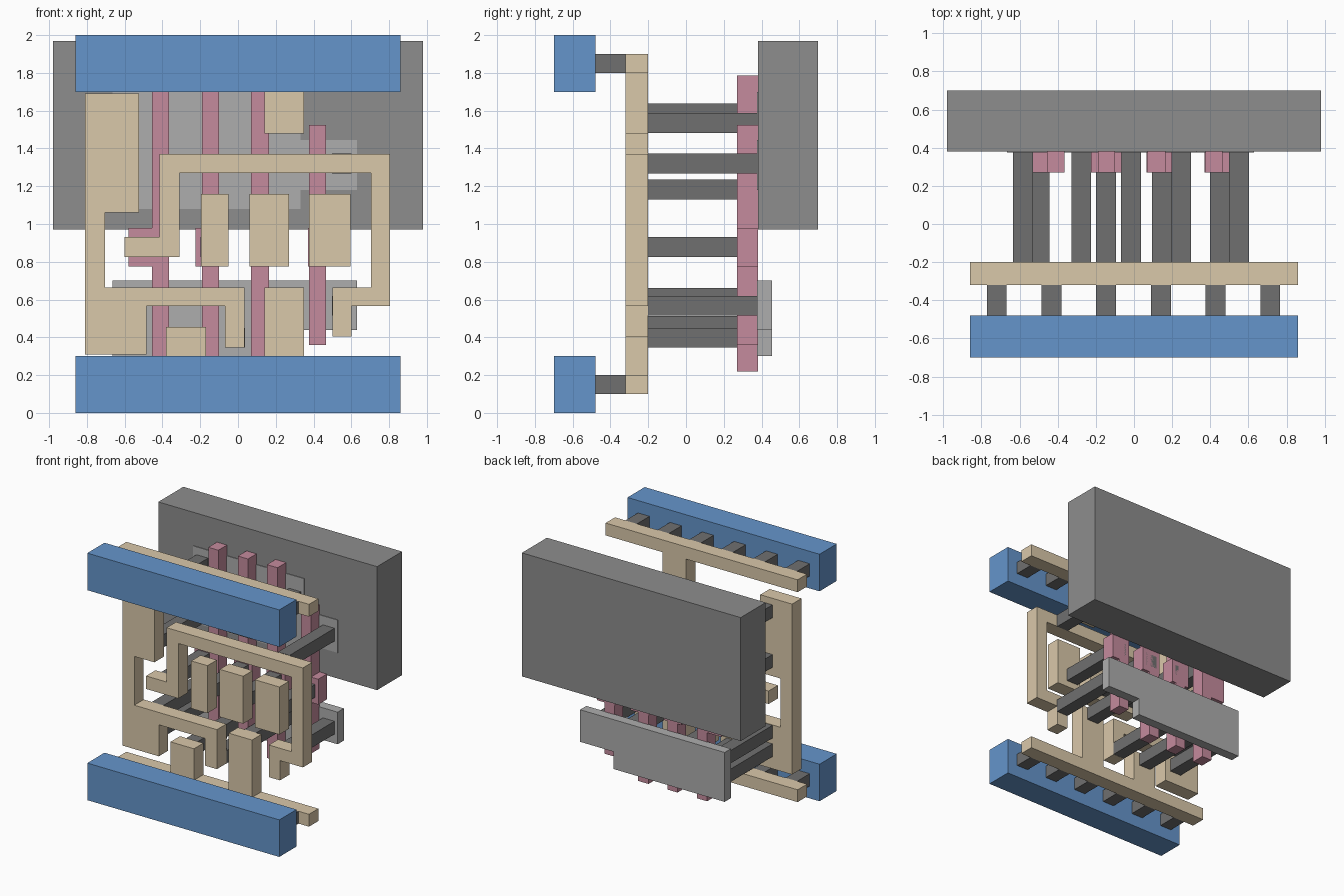
import bpy, bmesh


def material(name, rgb):
    m = bpy.data.materials.new(name)
    m.diffuse_color = (*rgb, 1)
    return m


BLUE = material("blue", (0.13, 0.30, 0.60))
TAN = material("tan", (0.70, 0.58, 0.40))
PINK = material("pink", (0.56, 0.26, 0.34))
DARK = material("dark_grey", (0.16, 0.16, 0.16))
MID = material("mid_grey", (0.27, 0.27, 0.27))
LIGHT = material("light_grey", (0.42, 0.42, 0.42))


def slab(name, outline, y0, y1, mat):
    """Extrude an x-z outline from depth y0 to depth y1."""
    bm = bmesh.new()
    face = bm.faces.new([bm.verts.new((x, y0, z)) for x, z in outline])
    ext = bmesh.ops.extrude_face_region(bm, geom=[face])
    verts = [v for v in ext["geom"] if isinstance(v, bmesh.types.BMVert)]
    bmesh.ops.translate(bm, verts=verts, vec=(0, y1 - y0, 0))
    bmesh.ops.recalc_face_normals(bm, faces=bm.faces)
    me = bpy.data.meshes.new(name)
    bm.to_mesh(me)
    bm.free()
    me.materials.append(mat)
    ob = bpy.data.objects.new(name, me)
    bpy.context.collection.objects.link(ob)
    return ob


def rect(x0, x1, z0, z1):
    return [(x0, z0), (x1, z0), (x1, z1), (x0, z1)]


def metal(name, outline):
    return slab(name, outline, -0.32, -0.20, TAN)


def contact(name, x, z):
    return slab(name, rect(x - 0.052, x + 0.052, z - 0.052, z + 0.052), -0.20, 0.38, DARK)


# Outer power rails and the short studs behind them
for side, z0 in (("lower", 0.0), ("upper", 1.70)):
    slab(side + "_power_rail", rect(-0.86, 0.86, z0, z0 + 0.30), -0.70, -0.48, BLUE)
    zc = 0.15 if side == "lower" else 1.85
    for i in range(6):
        x = -0.72 + i * 0.287
        slab(f"{side}_rail_stud_{i}", rect(x - 0.052, x + 0.052, zc - 0.05, zc + 0.05),
             -0.48, -0.32, DARK)

# Inner rails with their stubs
metal("lower_inner_rail", [(-0.86, 0.10), (0.86, 0.10), (0.86, 0.20), (0.35, 0.20),
                           (0.35, 0.665), (0.14, 0.665), (0.14, 0.20), (-0.17, 0.20),
                           (-0.17, 0.455), (-0.38, 0.455), (-0.38, 0.20), (-0.86, 0.20)])
metal("upper_inner_rail", [(-0.86, 1.80), (0.14, 1.80), (0.14, 1.48), (0.35, 1.48),
                           (0.35, 1.80), (0.86, 1.80), (0.86, 1.90), (-0.86, 1.90)])

# Routing pieces and pads
metal("left_route", [(-0.81, 0.31), (-0.485, 0.31), (-0.485, 0.565), (-0.07, 0.565),
                     (-0.07, 0.345), (0.035, 0.345), (0.035, 0.665), (-0.705, 0.665),
                     (-0.705, 1.06), (-0.525, 1.06), (-0.525, 1.69), (-0.81, 1.69)])
metal("arch_route", [(-0.60, 0.825), (-0.31, 0.825), (-0.31, 1.27), (0.705, 1.27),
                     (0.705, 0.665), (0.50, 0.665), (0.50, 0.405), (0.60, 0.405),
                     (0.60, 0.565), (0.805, 0.565), (0.805, 1.37), (-0.415, 1.37),
                     (-0.415, 0.93), (-0.60, 0.93)])
for i, (x0, x1) in enumerate(((-0.195, -0.05), (0.06, 0.27), (0.375, 0.595))):
    metal(f"input_pad_{i}", rect(x0, x1, 0.775, 1.16))

# Gate strips: strip x range, tab x range, z range
gates = ((-0.455, -0.365, -0.58, -0.365, 0.22, 1.785),
         (-0.19, -0.10, -0.225, -0.065, 0.22, 1.785),
         (0.07, 0.165, 0.065, 0.23, 0.22, 1.785),
         (0.375, 0.465, 0.37, 0.53, 0.36, 1.525))
for i, (a, b, ta, tb, z0, z1) in enumerate(gates):
    outline = [(a, z0), (b, z0), (b, 0.775), (tb, 0.775), (tb, 0.98), (b, 0.98),
               (b, z1), (a, z1), (a, 0.98), (ta, 0.98), (ta, 0.775), (a, 0.775)]
    # Drop repeated corners where the tab is flush with the strip
    outline = [p for j, p in enumerate(outline) if p != outline[j - 1]]
    slab(f"gate_strip_{i}", outline, 0.27, 0.38, PINK)

# Contacts onto the gate tabs
for i, x in enumerate((-0.495, -0.147, 0.147, 0.45)):
    contact(f"gate_contact_{i}", x, 0.878)

# Contacts onto the upper and lower active areas
upper = ((-0.583, 1.585), (-0.583, 1.183), (0.248, 1.535), (0.55, 1.32))
lower = ((-0.583, 0.61), (-0.583, 0.46), (-0.277, 0.398), (-0.015, 0.398),
         (0.248, 0.61), (0.55, 0.567))
for side, places in (("upper", upper), ("lower", lower)):
    for i, (x, z) in enumerate(places):
        contact(f"{side}_contact_{i}", x, z)

# Active areas and the large well block
slab("lower_active_area", [(-0.665, 0.30), (0.33, 0.30), (0.33, 0.44), (0.63, 0.44),
                           (0.63, 0.70), (-0.665, 0.70)], 0.375, 0.455, LIGHT)
slab("upper_active_area", [(-0.665, 1.08), (0.33, 1.08), (0.33, 1.18), (0.63, 1.18),
                           (0.63, 1.445), (0.33, 1.445), (0.33, 1.70), (-0.665, 1.70)],
     0.375, 0.455, LIGHT)
slab("well_block", rect(-0.98, 0.98, 0.97, 1.97), 0.38, 0.70, MID)
